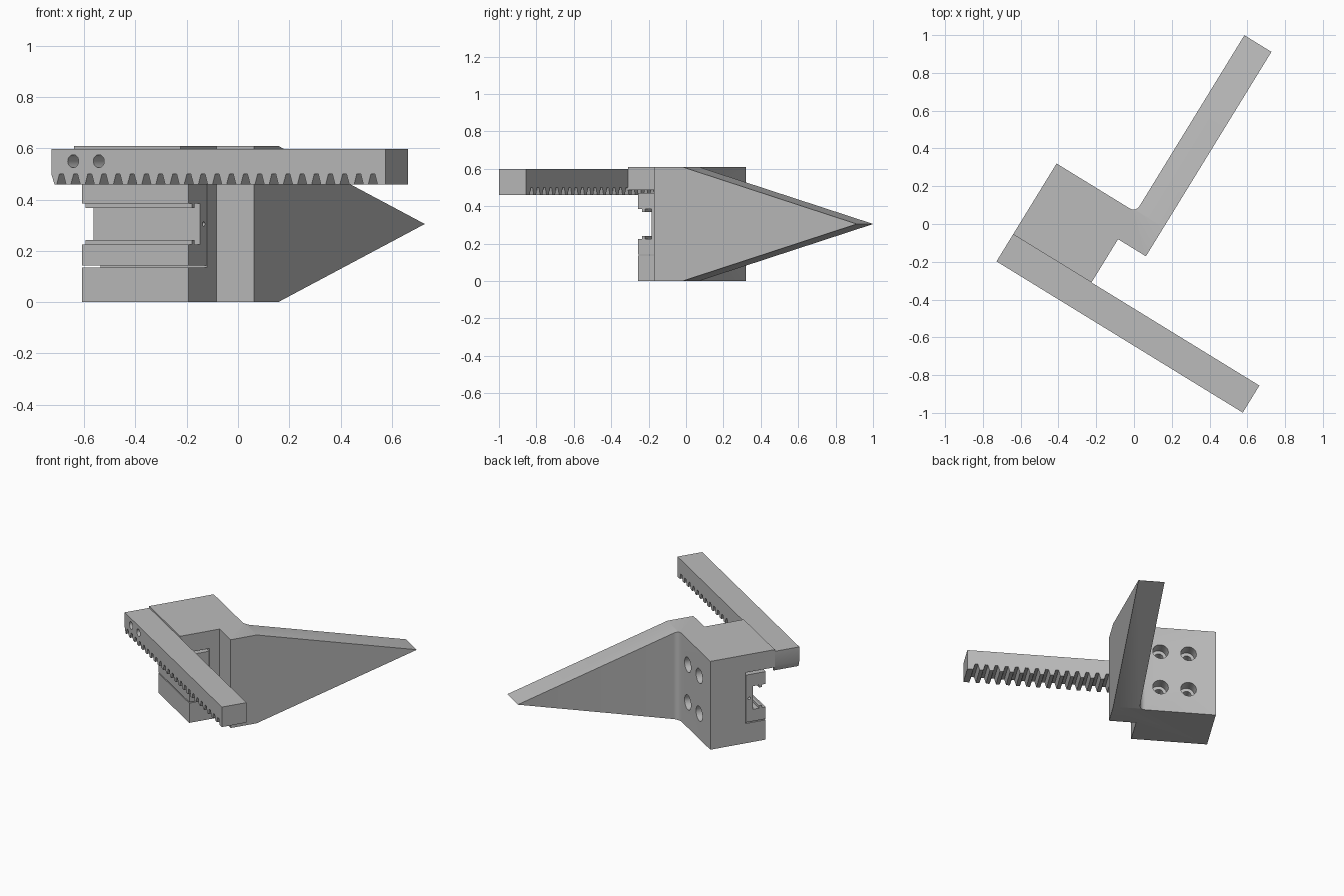
import bpy, bmesh
from math import radians, sin, cos, pi
from mathutils import Matrix, Vector

if "Cube" in bpy.data.objects:
    bpy.data.objects.remove(bpy.data.objects["Cube"])

# Everything is modelled in a frame along the rack, then turned about z
PLACE = Matrix.Translation((-0.728, -0.198, 0)) @ Matrix.Rotation(radians(-31.55), 4, 'Z')

grey = bpy.data.materials.new("plain_grey")
grey.use_nodes = True
COLOUR = (0.5, 0.5, 0.5, 1)
grey.diffuse_color = COLOUR
grey.node_tree.nodes["Principled BSDF"].inputs["Base Color"].default_value = COLOUR


def prism(name, profile, axis, start, end):
    """Extrude a closed 2D profile along one axis."""
    place = {'x': lambda a, b, t: (t, a, b),
             'y': lambda a, b, t: (a, t, b),
             'z': lambda a, b, t: (a, b, t)}[axis]
    bm = bmesh.new()
    face = bm.faces.new([bm.verts.new(place(a, b, start)) for a, b in profile])
    grown = bmesh.ops.extrude_face_region(bm, geom=[face])
    verts = [g for g in grown["geom"] if isinstance(g, bmesh.types.BMVert)]
    bmesh.ops.translate(bm, verts=verts, vec=Vector(place(0, 0, end - start)))
    bmesh.ops.recalc_face_normals(bm, faces=bm.faces)
    mesh = bpy.data.meshes.new(name)
    bm.to_mesh(mesh)
    bm.free()
    mesh.materials.append(grey)
    obj = bpy.data.objects.new(name, mesh)
    bpy.context.collection.objects.link(obj)
    obj.matrix_world = PLACE
    return obj


def circle(a, b, r, n=32):
    return [(a + r * cos(2 * pi * i / n), b + r * sin(2 * pi * i / n)) for i in range(n)]


def cut(obj, cutters):
    """Subtract each cutter and remove it."""
    bpy.context.view_layer.update()
    for cutter in cutters:
        mod = obj.modifiers.new("cut", 'BOOLEAN')
        mod.operation = 'DIFFERENCE'
        mod.solver = 'EXACT'
        mod.object = cutter
        bpy.context.view_layer.objects.active = obj
        bpy.ops.object.modifier_apply(modifier=mod.name)
        bpy.data.objects.remove(cutter)


def smooth(obj):
    bpy.ops.object.select_all(action='DESELECT')
    obj.select_set(True)
    bpy.context.view_layer.objects.active = obj
    bpy.ops.object.shade_smooth_by_angle(angle=radians(30))


WIDTH, HEIGHT, MID = 0.487, 0.61, 0.305
FRONT, BACK, TIP = 0.168, 0.608, 1.709

# Housing and pointed blade share one footprint with a filleted inner corner
R = 0.037
fillet = [(0.492 - R + R * cos(a), BACK + R + R * sin(a))
          for a in (-pi / 2 * i / 6 for i in range(7))]
footprint = [(0, FRONT), (WIDTH, FRONT), (WIDTH, 0.437), (0.66, 0.437),
             (0.66, 1.707), (0.492, 1.707)] + fillet + [(0, BACK)]
housing = prism("housing_and_blade", footprint, 'z', 0, HEIGHT)

cutters = []
# Blade taper, above and below
for s in (-1, 1):
    wedge = [(0.615, MID + s * MID), (TIP, MID), (1.9, MID),
             (1.9, MID + s * 0.5), (0.615, MID + s * 0.5)]
    cutters.append(prism("taper_cutter", wedge, 'x', -0.1, 0.8))
# Recess under the overhang
cutters.append(prism("recess_cutter", [(0.1, -0.1), (0.23, -0.1), (0.23, 0.136),
               (0.368, 0.136), (0.368, 0.488), (0.1, 0.488)], 'x', -0.1, 0.6))
# Counterbored screw holes in the back
for u in (0.175, 0.355):
    for z in (MID - 0.13, MID + 0.13):
        cutters.append(prism("bore_cutter", circle(u, z, 0.05), 'y', 0.53, 0.7))
        cutters.append(prism("hole_cutter", circle(u, z, 0.028), 'y', 0.3, 0.6))
cut(housing, cutters)
smooth(housing)

# Channelled guide block seated in the recess
lip = [(0.23, 0.08), (0.255, 0.08), (0.255, 0.063), (0.275, 0.063), (0.275, 0.08), (0.315, 0.08)]
section = ([(0.23, 0.143), (0.365, 0.143), (0.365, 0.47), (0.23, 0.47)]
           + [(v, MID + h) for v, h in lip]
           + [(v, MID - h) for v, h in reversed(lip)])
guide = prism("guide_block", section, 'x', 0, WIDTH)
cut(guide, [prism("cable_cutter", circle(0.342, MID, 0.009, 16), 'x', -0.1, 0.6)])

# Toothed rack
LENGTH, LOW, ROOT, HIGH, PITCH = 1.53, 0.46, 0.5, 0.598, 0.0648
teeth = [(0, ROOT), (0.014, LOW)]
for i in range(23):
    c = 0.046 + i * PITCH
    teeth += [(c - 0.021, LOW), (c - 0.009, ROOT), (c + 0.009, ROOT), (c + 0.021, LOW)]
rack = prism("toothed_rack", teeth + [(LENGTH, LOW), (LENGTH, HIGH), (0, HIGH)], 'y', 0, FRONT)
cut(rack, [prism("pin_cutter", circle(u, 0.55, 0.025), 'y', -0.1, 0.3) for u in (0.1, 0.217)])
smooth(rack)
